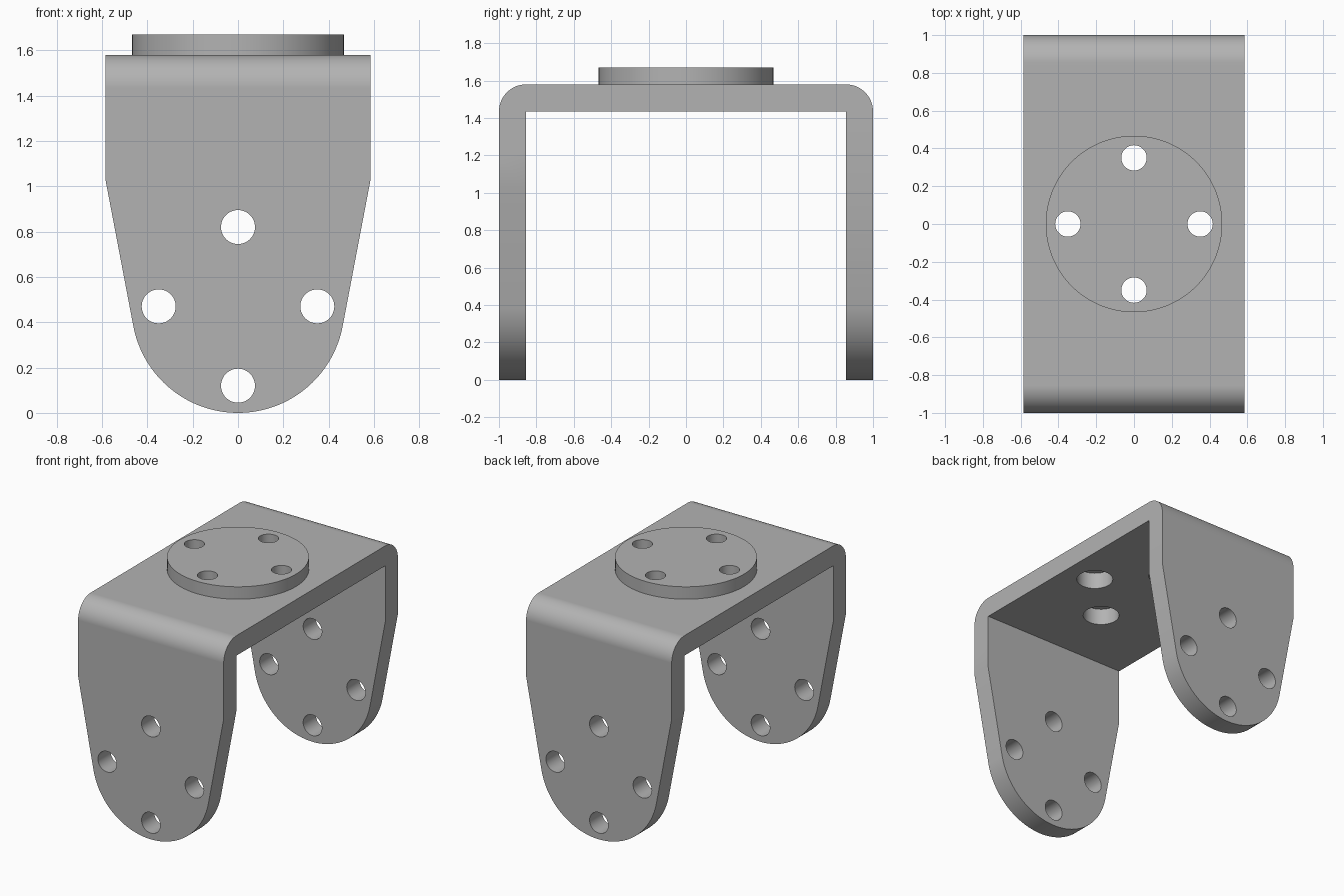
import bpy, bmesh
from math import pi, sin, cos, radians
from mathutils import Matrix

if "Cube" in bpy.data.objects:
    bpy.data.objects.remove(bpy.data.objects["Cube"], do_unlink=True)

# Main sizes
HALF_W, HALF_D, TOP = 0.585, 1.0, 1.58
WALL, BOSS_R, BOSS_TOP = 0.145, 0.467, 1.67
LEG_R, BOLT_R = 0.47, 0.35
LEG_HOLE, TOP_HOLE, POCKET_R, POCKET_DEPTH = 0.075, 0.067, 0.123, 0.12

metal = bpy.data.materials.new("plain grey metal")
metal.use_nodes = True
GREY = (0.45, 0.45, 0.45, 1)
metal.diffuse_color = GREY
metal.node_tree.nodes["Principled BSDF"].inputs["Base Color"].default_value = GREY


def add_object(name, bm):
    bmesh.ops.recalc_face_normals(bm, faces=bm.faces)
    mesh = bpy.data.meshes.new(name)
    bm.to_mesh(mesh)
    bm.free()
    mesh.materials.append(metal)
    obj = bpy.data.objects.new(name, mesh)
    bpy.context.collection.objects.link(obj)
    return obj


def prism(name, points, sweep):
    """Extrude a closed outline along a vector."""
    bm = bmesh.new()
    face = bm.faces.new([bm.verts.new(p) for p in points])
    grown = bmesh.ops.extrude_face_region(bm, geom=[face])["geom"]
    verts = [g for g in grown if isinstance(g, bmesh.types.BMVert)]
    bmesh.ops.translate(bm, verts=verts, vec=sweep)
    return add_object(name, bm)


def cylinder(name, radius, length, centre, axis="Z", sides=48):
    bm = bmesh.new()
    turn = Matrix.Rotation(pi / 2, 4, "X") if axis == "Y" else Matrix()
    bmesh.ops.create_cone(bm, cap_ends=True, segments=sides, radius1=radius,
                          radius2=radius, depth=length,
                          matrix=Matrix.Translation(centre) @ turn)
    return add_object(name, bm)


def combine(target, tool, operation):
    """Apply a boolean and discard the helper."""
    mod = target.modifiers.new("combine", "BOOLEAN")
    mod.operation, mod.solver, mod.object = operation, "EXACT", tool
    bpy.context.view_layer.objects.active = target
    bpy.ops.object.modifier_apply(modifier=mod.name)
    bpy.data.objects.remove(tool, do_unlink=True)


def arc(cu, cv, r, start, end, steps):
    angles = [radians(start + (end - start) * i / steps) for i in range(steps + 1)]
    return [(cu + r * cos(a), cv + r * sin(a)) for a in angles]


# Bent strip: U section with rounded outer bends, swept across the width
inner = HALF_D - WALL
half = [(inner, TOP - WALL), (inner, 0), (HALF_D, 0)]
half += arc(inner, TOP - WALL, WALL, 0, 90, 16)
section = half + [(-y, z) for y, z in reversed(half)]
bracket = prism("bracket", [(-HALF_W, y, z) for y, z in section], (2 * HALF_W, 0, 0))

# Tapered legs with round ends
outline = arc(0, LEG_R, LEG_R, -169.25, -10.75, 64)
outline += [(HALF_W, 1.03), (HALF_W, 2), (-HALF_W, 2), (-HALF_W, 1.03)]
trim = prism("leg_trim", [(x, -1.5, z) for x, z in outline], (0, 3, 0))
combine(bracket, trim, "INTERSECT")

# Round mounting boss
boss = cylinder("mounting_boss", BOSS_R, BOSS_TOP - 1.5,
                (0, 0, (BOSS_TOP + 1.5) / 2), sides=96)
combine(bracket, boss, "UNION")

# Bolt circles: through holes in legs and boss, wider pockets under the boss
for i in range(4):
    u, v = BOLT_R * cos(i * pi / 2), BOLT_R * sin(i * pi / 2)
    underside = TOP - WALL
    for tool in (
        cylinder("leg_hole", LEG_HOLE, 3, (u, 0, LEG_R + v), "Y"),
        cylinder("boss_hole", TOP_HOLE, 0.8, (u, v, TOP)),
        cylinder("bolt_pocket", POCKET_R, 2 * POCKET_DEPTH, (u, v, underside)),
    ):
        combine(bracket, tool, "DIFFERENCE")

# Smooth bends, crisp edges
for other in bpy.context.selected_objects:
    other.select_set(False)
bracket.select_set(True)
bpy.context.view_layer.objects.active = bracket
bpy.ops.object.shade_smooth_by_angle(angle=radians(25))
weighted = bracket.modifiers.new("even_shading", "WEIGHTED_NORMAL")
weighted.keep_sharp = True
